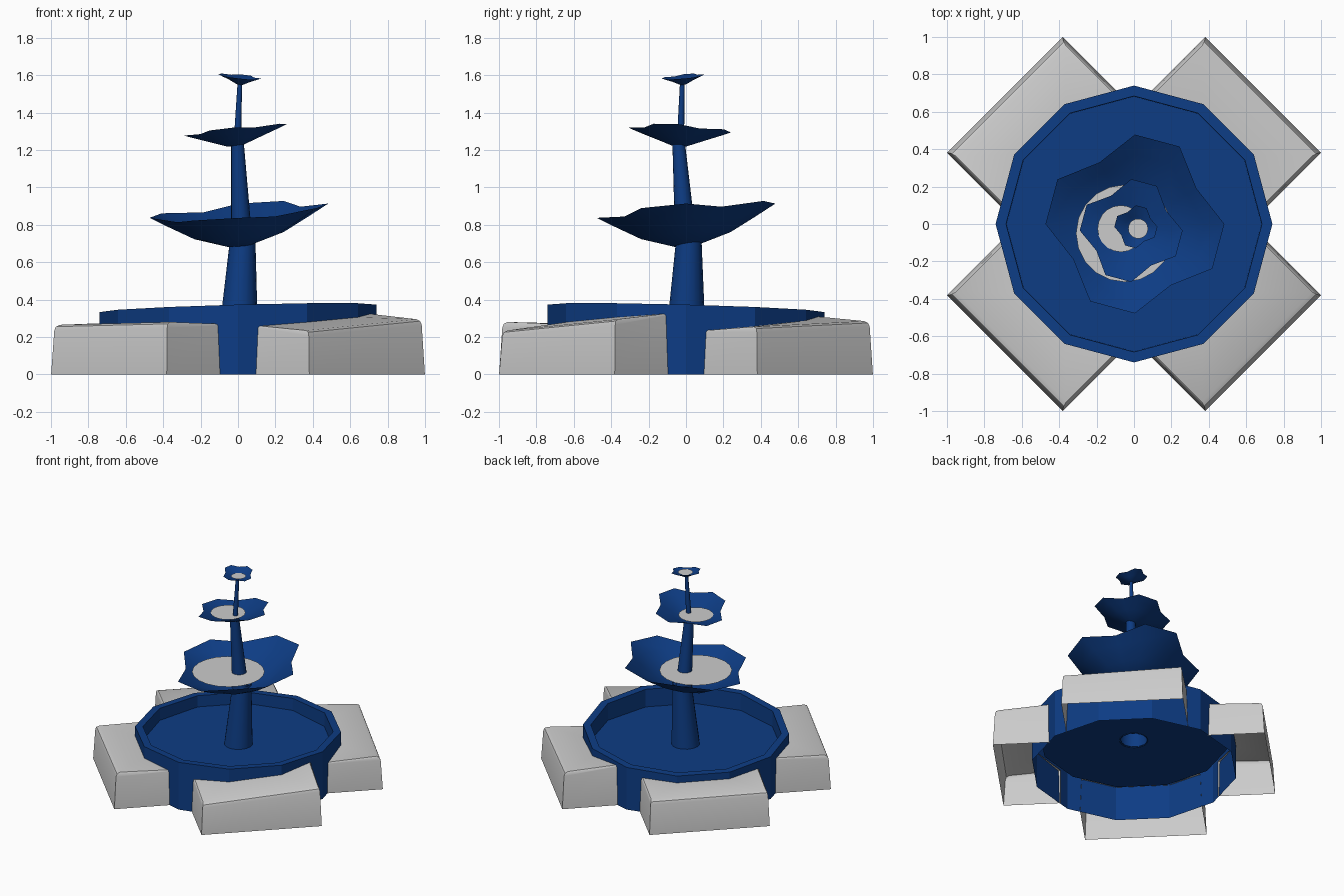
import bpy, bmesh
from math import sin, cos, radians, pi
from mathutils import Vector

if "Cube" in bpy.data.objects:
    bpy.data.objects.remove(bpy.data.objects["Cube"])

blue = bpy.data.materials.new("blue_stone")
blue.diffuse_color = (0.004, 0.045, 0.23, 1)
blue.use_nodes = True
blue.node_tree.nodes["Principled BSDF"].inputs["Base Color"].default_value = blue.diffuse_color


def finish(name, bm, mat=None, smooth=False):
    bmesh.ops.recalc_face_normals(bm, faces=bm.faces)
    me = bpy.data.meshes.new(name)
    bm.to_mesh(me)
    bm.free()
    ob = bpy.data.objects.new(name, me)
    bpy.context.collection.objects.link(ob)
    if mat:
        me.materials.append(mat)
    if smooth:
        bpy.ops.object.select_all(action='DESELECT')
        ob.select_set(True)
        bpy.context.view_layer.objects.active = ob
        bpy.ops.object.shade_smooth_by_angle(angle=radians(35))
    return ob


def loft(name, rings, mat=None, cap_start=False, cap_end=False, smooth=False):
    bm = bmesh.new()
    vs = [[bm.verts.new(p) for p in r] for r in rings]
    n = len(rings[0])
    for a, b in zip(vs, vs[1:]):
        for i in range(n):
            j = (i + 1) % n
            bm.faces.new((a[i], a[j], b[j], b[i]))
    if cap_start:
        bm.faces.new(vs[0])
    if cap_end:
        bm.faces.new(vs[-1])
    return finish(name, bm, mat, smooth)


def circle(c, r, n):
    return [Vector((c[0] + r * cos(2 * pi * i / n), c[1] + r * sin(2 * pi * i / n), c[2]))
            for i in range(n)]


# Twelve-sided basin, open below, with a tilted rim and a hole under the column
def tilt(ring):
    return [Vector((p.x, p.y, p.z + 0.027 * (p.x - p.y))) for p in ring]


loft("basin", [circle((0, 0, 0), 0.74, 12),
               tilt(circle((0, 0, 0.353), 0.74, 12)),
               tilt(circle((0, 0, 0.353), 0.684, 12)),
               circle((0, 0, 0.24), 0.682, 12),
               circle((0, 0, 0.24), 0.095, 12)], blue)

# Tapered leaning column pieces
for name, c0, r0, c1, r1 in [
        ("lower_column", (0.003, 0, 0.235), 0.103, (0.025, 0.015, 0.72), 0.068),
        ("middle_column", (0.02, 0, 0.70), 0.058, (-0.003, -0.04, 1.25), 0.033),
        ("upper_column", (-0.004, -0.03, 1.23), 0.02, (0.01, -0.02, 1.565), 0.012)]:
    loft(name, [circle(c0, r0, 16), circle(c1, r1, 16)], blue, smooth=True)


# Petal-edged bowls: four lobes, each with two tips and a notch
def bowl(name, cx, cy, base, mid, rim, tip, notch, sx, sy):
    def ring(r_tip, r_notch, z, drop):
        pts = []
        for i in range(12):
            a = radians(30 * i)
            cut = i % 3 == 1
            r = r_notch if cut else r_tip
            x, y = r * cos(a), r * sin(a)
            pts.append(Vector((cx + x, cy + y, z + sx * x + sy * y - (drop if cut else 0))))
        return pts
    loft(name, [ring(tip * 0.15, tip * 0.15, base, 0),
                ring(tip * 0.5, tip * 0.48, mid, 0),
                ring(tip * 0.78, notch * 0.85, mid + (rim - mid) * 0.55, 0),
                ring(tip, notch, rim, (rim - mid) * 0.15)],
         blue, cap_start=True, smooth=True)


bowl("large_bowl", 0.005, 0, 0.69, 0.742, 0.875, 0.478, 0.38, 0.08, 0.08)
bowl("medium_bowl", -0.015, -0.035, 1.222, 1.257, 1.307, 0.275, 0.215, 0.11, -0.05)
bowl("small_bowl", 0.01, -0.015, 1.55, 1.57, 1.593, 0.115, 0.09, -0.1, 0.1)

# Water surfaces in the bowls
for name, c, r in [("large_water", (-0.05, -0.05, 0.813), 0.26),
                   ("medium_water", (-0.07, -0.025, 1.266), 0.125),
                   ("small_water", (0.022, -0.025, 1.578), 0.053)]:
    bm = bmesh.new()
    bm.faces.new([bm.verts.new(p) for p in circle(c, r, 20)])
    finish(name, bm)


# Stone blocks round the basin: hollow below, sloping tops, eased outer edge
def block(name, angle, z_in0, z_out0, z_out1, z_in1):
    ca, sa = cos(radians(angle)), sin(radians(angle))

    def P(u, v, z):
        return Vector((u * ca - v * sa, u * sa + v * ca, z))
    zm0 = z_in0 * 0.7 + z_in1 * 0.3
    zm1 = z_in0 * 0.3 + z_in1 * 0.7
    # plan outline follows the basin wall on the inner side
    plan = [(0.565, -0.437, z_in0), (0.976, -0.437, z_out0), (0.976, 0.437, z_out1),
            (0.565, 0.437, z_in1), (0.712, 0.19, zm1), (0.712, -0.19, zm0)]

    def level(inset, inset_v, lower):
        out = []
        for u, v, z in plan:
            outer = u > 0.9
            s = (1 if v > 0 else -1) if abs(v) > 0.3 else 0
            low = lower if outer else lower * 0.3
            out.append(P(u - (inset if outer else 0), v - s * inset_v, z - low))
        return out
    bm = bmesh.new()
    rows = [[bm.verts.new(P(u, v, 0)) for u, v, z in plan]]
    for args in [(0.014, 0.01, 0.03), (0.022, 0.014, 0.01), (0.045, 0.02, 0)]:
        rows.append([bm.verts.new(p) for p in level(*args)])
    for a, b in zip(rows, rows[1:]):
        for i in range(3):
            bm.faces.new((a[i], a[i + 1], b[i + 1], b[i]))
    bm.faces.new(rows[-1])
    finish(name, bm, smooth=True)


block("front_left_block", 225, 0.27, 0.265, 0.28, 0.27)
block("front_right_block", 315, 0.26, 0.235, 0.295, 0.325)
block("back_right_block", 45, 0.235, 0.255, 0.285, 0.31)
block("back_left_block", 135, 0.27, 0.26, 0.265, 0.275)
